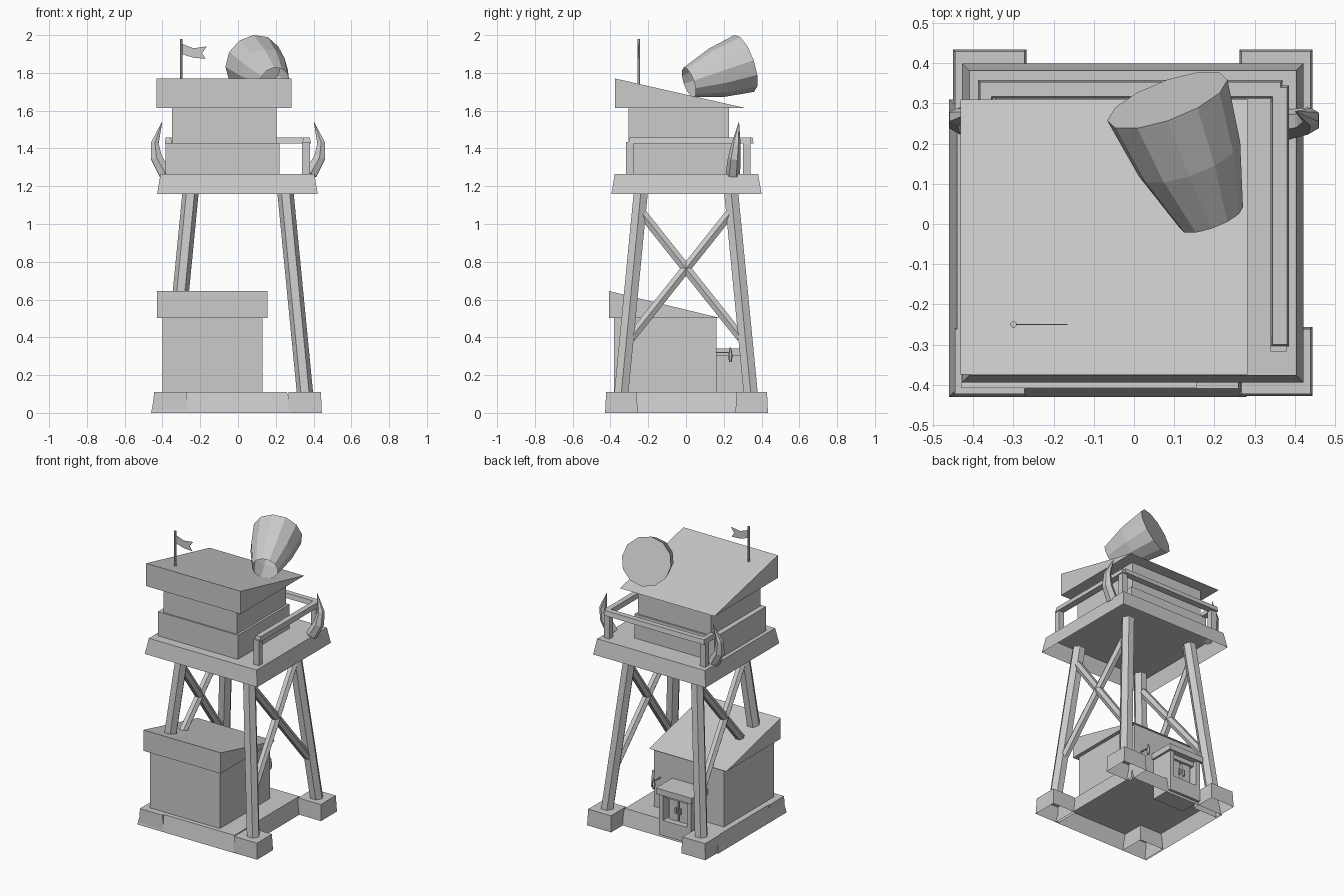
import bpy, bmesh, math
from mathutils import Vector

cube = bpy.data.objects.get("Cube")
if cube:
    bpy.data.objects.remove(cube, do_unlink=True)

grey = bpy.data.materials.new("light_grey")
grey.use_nodes = True
grey.diffuse_color = (0.6, 0.6, 0.6, 1)
grey.node_tree.nodes["Principled BSDF"].inputs["Base Color"].default_value = (0.6, 0.6, 0.6, 1)


def finish(name, bm):
    bmesh.ops.recalc_face_normals(bm, faces=bm.faces[:])
    mesh = bpy.data.meshes.new(name)
    bm.to_mesh(mesh)
    bm.free()
    mesh.materials.append(grey)
    obj = bpy.data.objects.new(name, mesh)
    bpy.context.collection.objects.link(obj)
    return obj


def box(name, x, y, z, taper=0.0, hollow=False):
    """Box from (min, max) ranges; the top shrinks by taper, a hollow one has no underside."""
    bm = bmesh.new()
    bmesh.ops.create_cube(bm, size=1)
    if hollow:
        under = [f for f in bm.faces if f.calc_center_median().z < -0.4]
        bmesh.ops.delete(bm, geom=under, context='FACES_ONLY')
    for v in bm.verts:
        top = v.co.z > 0
        s = taper if top else 0
        v.co = (x[1] - s if v.co.x > 0 else x[0] + s,
                y[1] - s if v.co.y > 0 else y[0] + s,
                z[1] if top else z[0])
    return finish(name, bm)


def prism(name, profile, offset):
    """Extrude a flat outline by an offset vector."""
    bm = bmesh.new()
    face = bm.faces.new([bm.verts.new(p) for p in profile])
    new = bmesh.ops.extrude_face_region(bm, geom=[face], use_keep_orig=True)["geom"]
    bmesh.ops.translate(bm, vec=offset, verts=[g for g in new if isinstance(g, bmesh.types.BMVert)])
    return finish(name, bm)


def tube(name, points, radii, sides, spin=0.0, open_start=False):
    """Loft regular rings along a path."""
    bm = bmesh.new()
    pts = [Vector(p) for p in points]
    rings = []
    for i, p in enumerate(pts):
        axis = (pts[min(i + 1, len(pts) - 1)] - pts[max(i - 1, 0)]).normalized()
        ref = Vector((1, 0, 0)) if abs(axis.x) < 0.9 else Vector((0, 0, 1))
        u = axis.cross(ref).normalized()
        w = axis.cross(u)
        angles = [spin + math.tau * k / sides for k in range(sides)]
        rings.append([bm.verts.new(p + radii[i] * (u * math.cos(a) + w * math.sin(a))) for a in angles])
    for a, b in zip(rings, rings[1:]):
        for k in range(sides):
            j = (k + 1) % sides
            bm.faces.new((a[k], a[j], b[j], b[k]))
    if not open_start:
        bm.faces.new(rings[0])
    bm.faces.new(rings[-1])
    return finish(name, bm)


def beam(name, a, b, radius, sides=6):
    return tube(name, [a, b], [radius, radius], sides, math.pi / sides)


def shed_roof(name, x, y, z_low, z_high):
    """Wedge roof, tall at the front and running out to an edge at the back."""
    return prism(name, [(x[0], y[0], z_low), (x[0], y[0], z_high), (x[0], y[1], z_low)],
                 (x[1] - x[0], 0, 0))


# Foundation slab and corner footings
box("foundation_slab", (-0.46, 0.28), (-0.43, 0.31), (0, 0.11), 0.02, True)
for sx, side in ((1, "left"), (-1, "right")):
    for sy, end in ((-1, "front"), (1, "back")):
        cx, cy = sx * 0.356 - 0.003, sy * 0.345 + 0.003
        box(f"{end}_{side}_footing", (cx - 0.091, cx + 0.091), (cy - 0.086, cy + 0.086),
            (0, 0.11), 0.005, True)
        beam(f"{end}_{side}_leg", (sx * 0.355, sy * 0.343, 0.1), (sx * 0.25, sy * 0.238, 1.18), 0.043)

    # Crossed braces on each side
    for sy in (-1, 1):
        beam(f"{side}_brace", (sx * 0.323, -sy * 0.29, 0.4), (sx * 0.264, sy * 0.235, 1.06), 0.028)

    # Curved horns at the platform edge
    tube(f"{side}_horn",
         [(sx * 0.385, 0.248, 1.265), (sx * 0.432, 0.256, 1.35), (sx * 0.44, 0.266, 1.43), (sx * 0.402, 0.28, 1.54)],
         [0.038, 0.034, 0.023, 0.001], 6)

# Ground house
box("house_walls", (-0.40, 0.13), (-0.38, 0.162), (0.11, 0.505))
shed_roof("house_roof", (-0.43, 0.155), (-0.408, 0.178), 0.503, 0.645)

# Back porch reaching past the slab, with its double door
box("porch_floor", (-0.265, -0.025), (0.16, 0.325), (0.02, 0.125))
box("porch_roof", (-0.28, -0.01), (0.155, 0.338), (0.3, 0.34))
for i, x in enumerate((-0.265, -0.055)):
    box("porch_wall", (x, x + 0.03), (0.16, 0.325), (0.02, 0.305))
    box("door_leaf", (-0.218 + i * 0.08, -0.152 + i * 0.08), (0.16, 0.285), (0.12, 0.27))
    box("door_handle", (-0.167 + i * 0.034, -0.157 + i * 0.034), (0.28, 0.298), (0.18, 0.22))
box("door_lintel", (-0.25, -0.04), (0.16, 0.3), (0.27, 0.305))

# Wall lamp beside the porch
beam("lamp_arm", (0.08, 0.15, 0.32), (0.08, 0.24, 0.32), 0.005, 4)
tube("lamp", [(0.08, 0.235, 0.27), (0.08, 0.235, 0.3), (0.08, 0.235, 0.345)], [0.007, 0.012, 0.004], 6)

# Raised platform and lookout cabin
box("platform", (-0.428, 0.422), (-0.395, 0.4), (1.16, 1.265), 0.018, True)
box("cabin_base", (-0.385, 0.22), (-0.315, 0.24), (1.265, 1.43))
box("cabin_walls", (-0.35, 0.205), (-0.305, 0.228), (1.43, 1.62))
shed_roof("cabin_roof", (-0.432, 0.282), (-0.375, 0.31), 1.615, 1.77)

# Railing along the left side and back, with a short return
for x, y in ((0.36, -0.297), (0.36, 0.322), (-0.365, 0.322)):
    box("rail_post", (x - 0.02, x + 0.02), (y - 0.02, y + 0.02), (1.265, 1.435))
box("left_rail", (0.34, 0.386), (-0.305, 0.345), (1.425, 1.457), 0.005)
box("back_rail", (-0.388, 0.37), (0.312, 0.358), (1.425, 1.457), 0.005)
box("right_rail", (-0.388, -0.35), (0.23, 0.34), (1.425, 1.457), 0.005)

# Large tilted barrel on the roof, open at its narrow end
small, big = Vector((0.193, 0.015, 1.75)), Vector((0.083, 0.308, 1.85))
tube("roof_barrel", [small, small.lerp(big, 0.5), big], [0.083, 0.134, 0.159], 12, 0.0, True)

# Flag and pole
beam("flag_pole", (-0.3, -0.25, 1.7), (-0.3, -0.25, 1.98), 0.008, 8)
outline = [(-0.3, 1.955), (-0.235, 1.93), (-0.165, 1.94), (-0.19, 1.905),
           (-0.17, 1.875), (-0.235, 1.88), (-0.3, 1.9)]
prism("flag", [(x, -0.251, z) for x, z in outline], (0, 0.002, 0))
